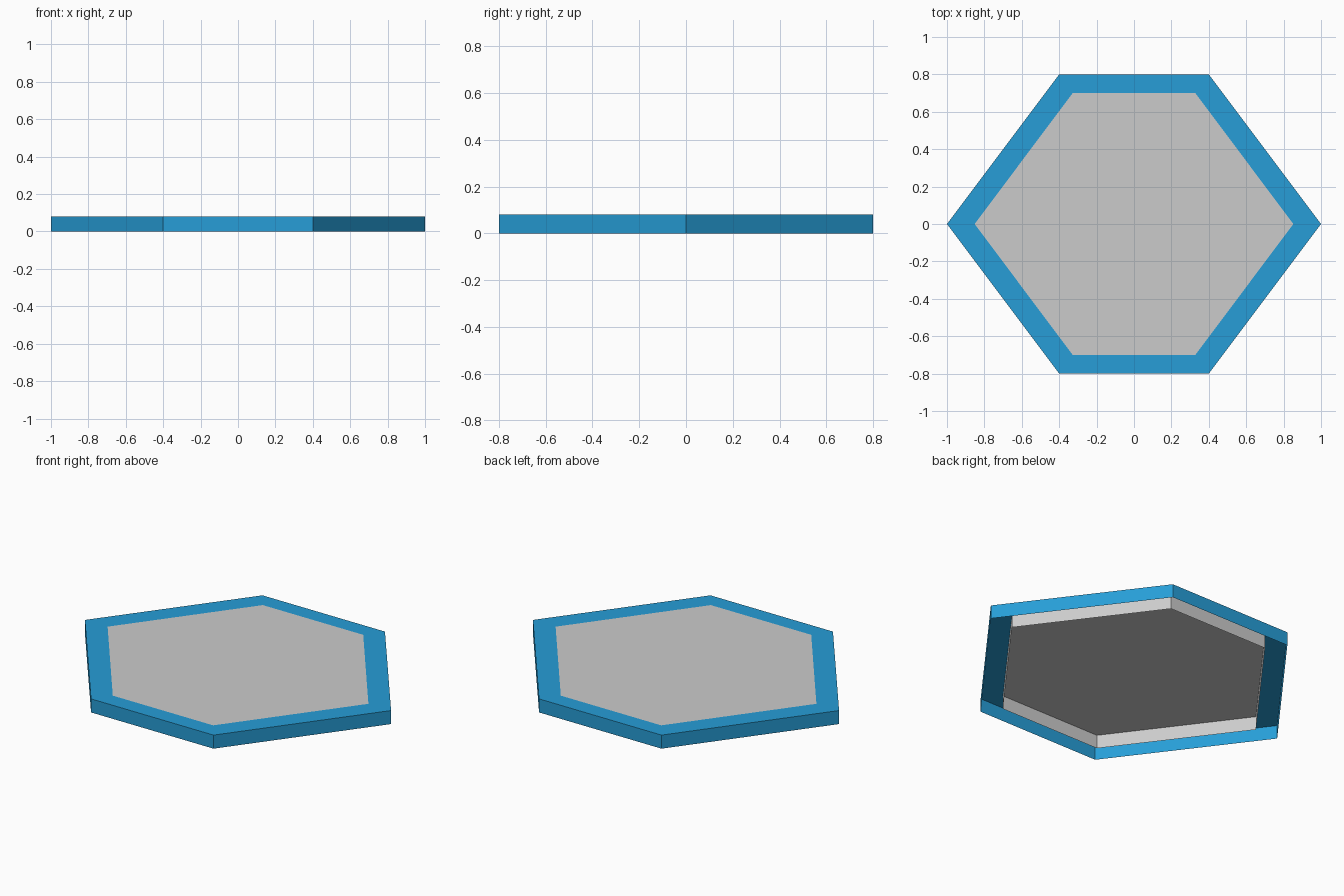
import bpy, bmesh

if "Cube" in bpy.data.objects:
    bpy.data.objects.remove(bpy.data.objects["Cube"])

HEIGHT = 0.08


def hexagon(tip, corner, side):
    return [(tip, 0), (corner, side), (-corner, side),
            (-tip, 0), (-corner, -side), (corner, -side)]


OUTER = hexagon(1.0, 0.4, 0.8)
INNER = hexagon(0.852, 0.328, 0.7)


def open_shell(name, outline, hole=None, colour=None):
    """Side walls with a cap on top, or a flat rim if a hole is given; open below."""
    bm = bmesh.new()
    low = [bm.verts.new((x, y, 0)) for x, y in outline]
    high = [bm.verts.new((x, y, HEIGHT)) for x, y in outline]
    inner = [bm.verts.new((x, y, HEIGHT)) for x, y in hole] if hole else None
    n = len(outline)
    for i in range(n):
        j = (i + 1) % n
        bm.faces.new((low[i], low[j], high[j], high[i]))
        if inner:
            bm.faces.new((high[i], high[j], inner[j], inner[i]))
    if not inner:
        bm.faces.new(high)
    mesh = bpy.data.meshes.new(name)
    bm.to_mesh(mesh)
    bm.free()
    if colour:
        mat = bpy.data.materials.new(name + "_colour")
        mat.diffuse_color = colour
        mat.use_nodes = True
        mat.node_tree.nodes["Principled BSDF"].inputs["Base Color"].default_value = mat.diffuse_color
        mesh.materials.append(mat)
    obj = bpy.data.objects.new(name, mesh)
    bpy.context.collection.objects.link(obj)
    return obj


# Blue border: outer walls and flat top rim
open_shell("border", OUTER, INNER, (0.02, 0.34, 0.68, 1))

# Grey centre tile: flush top with its own walls, hollow underneath
open_shell("centre_tile", INNER)
